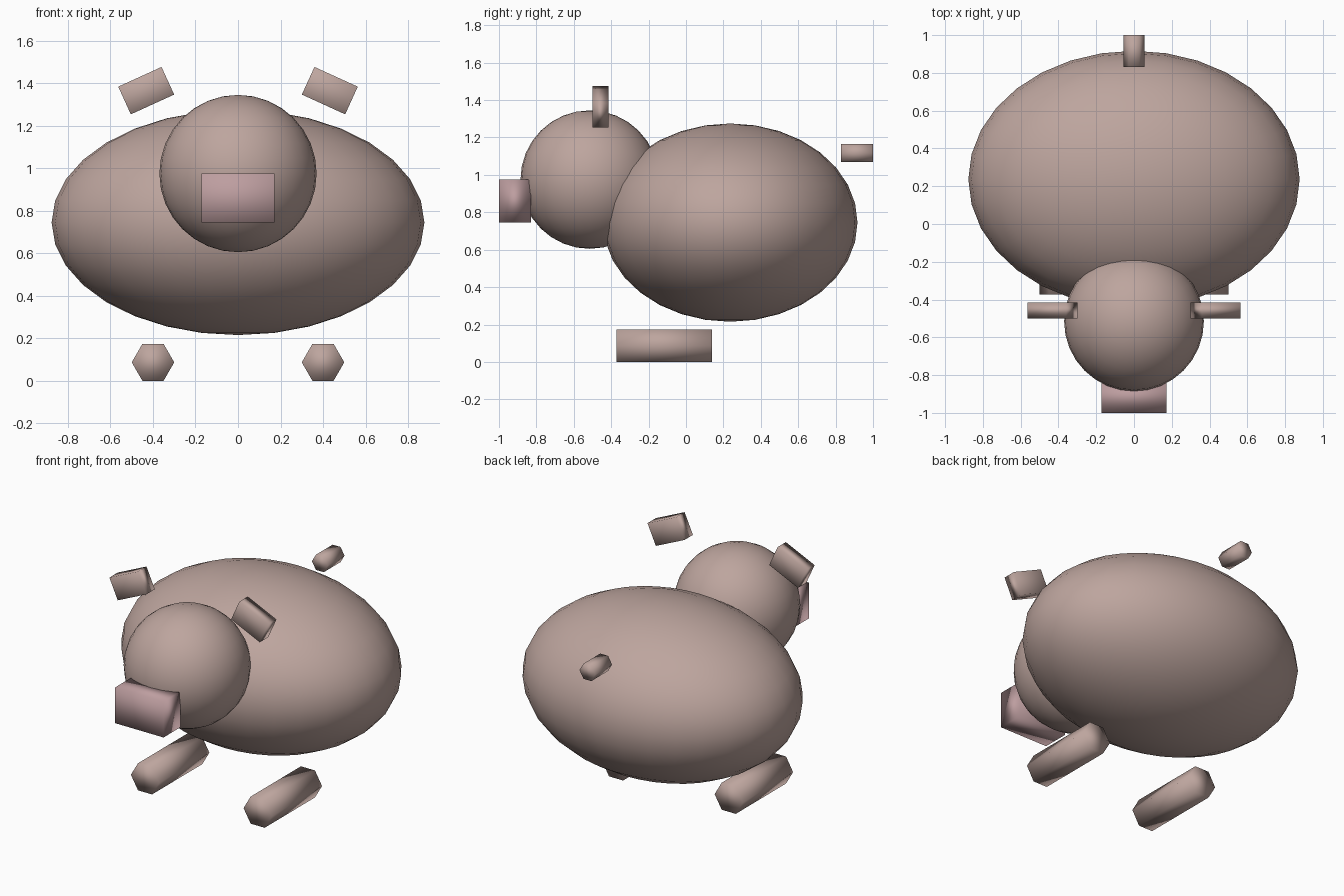
import bpy
from math import radians

if "Cube" in bpy.data.objects:
    bpy.data.objects.remove(bpy.data.objects["Cube"])


def material(name, rgb):
    mat = bpy.data.materials.new(name)
    mat.diffuse_color = (*rgb, 1)
    mat.use_nodes = True
    mat.node_tree.nodes["Principled BSDF"].inputs["Base Color"].default_value = mat.diffuse_color
    return mat


SKIN = material("skin", (0.51, 0.376, 0.342))
PINK = material("pink", (0.51, 0.34, 0.35))


def finish(name, mat=SKIN):
    ob = bpy.context.object
    ob.name = name
    ob.data.materials.append(mat)
    bpy.ops.object.shade_smooth()
    return ob


def ball(name, loc, radii):
    bpy.ops.mesh.primitive_uv_sphere_add(segments=32, ring_count=16, radius=1, location=loc)
    bpy.context.object.scale = radii
    return finish(name)


def box(name, loc, size, tilt=0, mat=SKIN):
    bpy.ops.mesh.primitive_cube_add(size=1, location=loc, rotation=(0, tilt, 0))
    bpy.context.object.scale = size
    return finish(name, mat)


def hex_bar(name, loc, radius, length):
    # six-sided bar lying along y, with corners pointing to +x and -x
    bpy.ops.mesh.primitive_cylinder_add(vertices=6, radius=radius, depth=length, location=loc)
    ob = bpy.context.object
    ob.rotation_euler = (0, 0, radians(30))
    bpy.ops.object.transform_apply(location=False, rotation=True, scale=False)
    ob.rotation_euler = (radians(90), 0, 0)
    return finish(name)


# Body and head
ball("body", (0, 0.237, 0.745), (0.877, 0.68, 0.53))
ball("head", (0, -0.515, 0.975), (0.37, 0.37, 0.37))

# Snout
box("snout", (0, -0.915, 0.86), (0.343, 0.17, 0.23), mat=PINK)

# Ears and legs, one pair each
for side, s in (("left", 1), ("right", -1)):
    box(f"{side}_ear", (s * 0.432, -0.457, 1.365), (0.224, 0.085, 0.143), tilt=s * radians(24.5))
    hex_bar(f"{side}_leg", (s * 0.4, -0.117, 0.0866), 0.1, 0.51)

# Tail
hex_bar("tail", (0, 0.915, 1.117), 0.056, 0.17)
